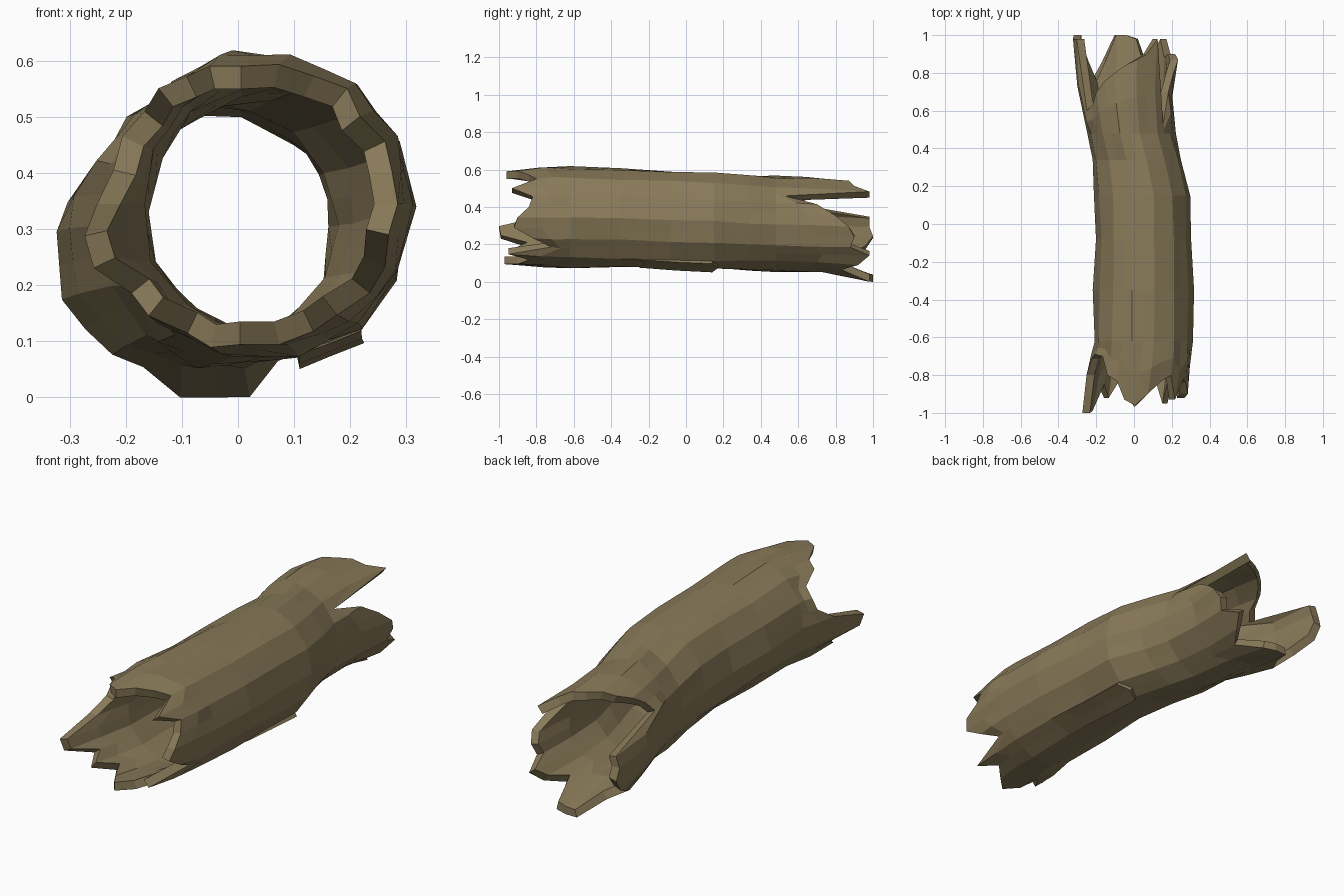
import bpy, bmesh, math, random

if "Cube" in bpy.data.objects:
    bpy.data.objects.remove(bpy.data.objects["Cube"])

random.seed(4)
SIDES = 14            # facets around the trunk
COLS = SIDES * 2      # extra columns on facet middles carry the splinters
WALL = 0.042

wood = bpy.data.materials.new("old brown wood")
wood.diffuse_color = (0.25, 0.195, 0.1, 1)
wood.use_nodes = True
wood.node_tree.nodes["Principled BSDF"].inputs["Base Color"].default_value = wood.diffuse_color

# trunk sections: y, centre x, half width, centre z, half height
SECTIONS = [
    (-1.00, 0.00, 0.282, 0.345, 0.258), (-0.62, 0.05, 0.262, 0.345, 0.272),
    (-0.35, 0.05, 0.266, 0.340, 0.268), (-0.08, 0.052, 0.252, 0.330, 0.268),
    (0.15, 0.05, 0.253, 0.326, 0.266), (0.34, 0.012, 0.238, 0.310, 0.260),
    (0.48, -0.02, 0.236, 0.307, 0.258), (0.70, -0.045, 0.252, 0.303, 0.258),
    (0.85, -0.045, 0.270, 0.295, 0.258), (1.00, -0.04, 0.276, 0.295, 0.248)]

# how far each splinter reaches at both broken ends, anticlockwise from +x
FRONT = [-.90, -.84, -.82, -.93, -.80, -.84, -.90, -.96, -.93, -.83, -.80, -.70, -.69, -.71,
         -.80, -1.0, -.99, -.85, -.92, -.82, -.90, -.97, -.90, -.84, -.95, -.72, -.82, -.92]
BACK = [.87, .80, .70, .53, .98, .90, .87, .84, .80, .76, .70, .63, .60, .98,
        .98, 1.0, .96, .86, .76, .86, 1.0, 1.0, .98, .83, .92, .98, .88, .90]
BODY = [-.62, -.35, -.08, .15, .34, .48]
ROWS = len(BODY) + 4

# gentle lumps, one per facet corner and row
lump = [[random.uniform(-0.01, 0.01) for _ in range(SIDES)] for _ in range(ROWS)]
# lower left side flares out at the back
for side in (8, 9):
    lump[ROWS - 2][side] = 0.012
    lump[ROWS - 1][side] = 0.028


def section(y):
    for a, b in zip(SECTIONS, SECTIONS[1:]):
        if y <= b[0]:
            t = (y - a[0]) / (b[0] - a[0])
            return [p + (q - p) * t for p, q in zip(a[1:], b[1:])]
    return SECTIONS[-1][1:]


def corner(k, y, row, off):
    cx, rx, cz, rz = section(y)
    n = lump[row][(k // 2) % SIDES] + off
    a = math.tau * k / COLS
    return cx + (rx + n) * math.cos(a), cz + (rz + n) * math.sin(a)


def point(k, y, row, off=0.0):
    """Point on the faceted trunk; odd columns lie in the middle of a facet."""
    if k % 2 == 0:
        x, z = corner(k, y, row, off)
    else:
        p, q = corner(k - 1, y, row, off), corner(k + 1, y, row, off)
        x, z = (p[0] + q[0]) / 2, (p[1] + q[1]) / 2
    if row == ROWS - 1 and 20 <= k <= 22:
        z -= 0.05                      # bottom tongue droops to the ground
    return x, y, max(z, 0.0)


def column_ys(k):
    f, b = FRONT[k], BACK[k]
    return [f, (f - .62) / 2] + BODY + [(b + .48) / 2, b]


def finish(bm, name):
    bmesh.ops.recalc_face_normals(bm, faces=bm.faces)
    me = bpy.data.meshes.new(name)
    bm.to_mesh(me)
    bm.free()
    me.materials.append(wood)
    ob = bpy.data.objects.new(name, me)
    bpy.context.collection.objects.link(ob)
    return ob


# hollow trunk: outer bark, inner wall, and the broken rims
bm = bmesh.new()
skins = []
for off in (0.0, -WALL):
    skins.append([[bm.verts.new(point(k, y, r, off))
                   for r, y in enumerate(column_ys(k))] for k in range(COLS)])
outer, inner = skins
for k in range(COLS):
    n = (k + 1) % COLS
    for r in range(ROWS - 1):
        for s in skins:
            bm.faces.new((s[k][r], s[n][r], s[n][r + 1], s[k][r + 1]))
    for r in (0, ROWS - 1):
        bm.faces.new((outer[k][r], outer[n][r], inner[n][r], inner[k][r]))
finish(bm, "hollow_log")


def bark_flap(name, cols, ys, lifts, thick=0.02):
    """Loose strip of bark peeling away from the trunk."""
    bm = bmesh.new()
    skins = [[[bm.verts.new(point(k, y + 0.03 * (i % 2), 4, lift + t))
               for y, lift in zip(ys, lifts)] for i, k in enumerate(cols)]
             for t in (thick, 0.0)]
    m, n = len(cols), len(ys)
    for s in skins:
        for i in range(m - 1):
            for j in range(n - 1):
                bm.faces.new((s[i][j], s[i + 1][j], s[i + 1][j + 1], s[i][j + 1]))
    a, b = skins
    for i in range(m - 1):
        for j in (0, n - 1):
            bm.faces.new((a[i][j], a[i + 1][j], b[i + 1][j], b[i][j]))
    for j in range(n - 1):
        for i in (0, m - 1):
            bm.faces.new((a[i][j], a[i][j + 1], b[i][j + 1], b[i][j]))
    finish(bm, name)


# peeling bark under the right side
bark_flap("lower_bark_flap", [22, 23, 24], [-.25, -.05, .14], [-.015, -.006, .002])
